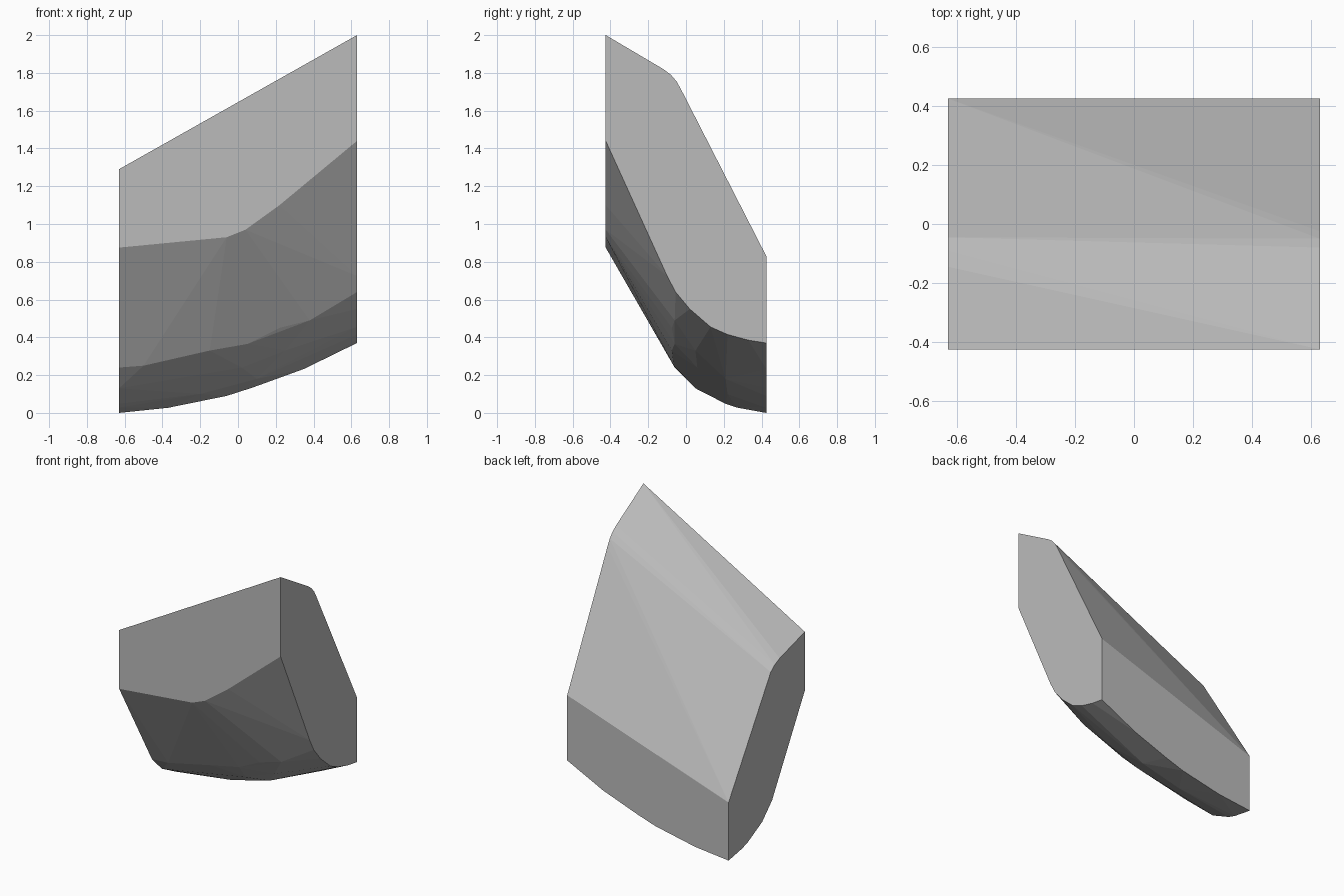
import bpy, bmesh

if "Cube" in bpy.data.objects:
    bpy.data.objects.remove(bpy.data.objects["Cube"])

X, Y = 0.63, 0.425

# End outlines (y, z) on the right and left cut faces
right_outline = [(-Y, 2.0), (-0.12, 1.82), (-0.08, 1.79), (-0.05, 1.755), (-0.025, 1.71),
                 (0.0, 1.66), (Y, 0.83), (Y, 0.37), (0.33, 0.385), (0.22, 0.415),
                 (0.13, 0.455), (0.02, 0.55), (-0.055, 0.64), (-0.10, 0.725), (-Y, 1.44)]
left_outline = [(-Y, 1.29), (-0.145, 1.21), (-0.09, 1.185), (-0.045, 1.15), (Y, 0.41),
                (Y, 0.0), (0.27, 0.028), (0.21, 0.048), (0.05, 0.13), (-0.06, 0.24), (-Y, 0.875)]

# Lower edges (x, z) of the front and back cut faces
front_edge = [(-0.06, 0.93), (0.04, 0.97), (0.22, 1.10)]
back_edge = [(-0.37, 0.027), (-0.06, 0.09), (0.08, 0.135), (0.35, 0.233)]

# Rounded belly between the two ends
belly = [(-0.5, -0.065, 0.25), (-0.15, -0.075, 0.33), (0.05, -0.06, 0.365),
         (0.22, -0.075, 0.45), (0.38, -0.06, 0.49), (-0.28, 0.03, 0.21),
         (0.02, 0.06, 0.24), (0.25, 0.05, 0.33), (-0.2, 0.22, 0.10), (0.1, 0.21, 0.18)]

points = ([(X, y, z) for y, z in right_outline] + [(-X, y, z) for y, z in left_outline]
          + [(x, -Y, z) for x, z in front_edge] + [(x, Y, z) for x, z in back_edge] + belly)

# Wrap everything in one convex faceted block
bm = bmesh.new()
for p in points:
    bm.verts.new(p)
hull = bmesh.ops.convex_hull(bm, input=bm.verts[:])
loose = {g for g in hull["geom_interior"] + hull["geom_unused"]
         if isinstance(g, bmesh.types.BMVert)}
bmesh.ops.delete(bm, geom=list(loose), context='VERTS')
bmesh.ops.dissolve_limit(bm, angle_limit=0.01, verts=bm.verts[:], edges=bm.edges[:])
bmesh.ops.recalc_face_normals(bm, faces=bm.faces[:])

mesh = bpy.data.meshes.new("faceted_block")
bm.to_mesh(mesh)
bm.free()

grey = bpy.data.materials.new("plain grey")
grey.diffuse_color = (0.5, 0.5, 0.5, 1)
grey.use_nodes = True
grey.node_tree.nodes["Principled BSDF"].inputs["Base Color"].default_value = grey.diffuse_color
mesh.materials.append(grey)
block = bpy.data.objects.new("faceted_block", mesh)
bpy.context.collection.objects.link(block)
